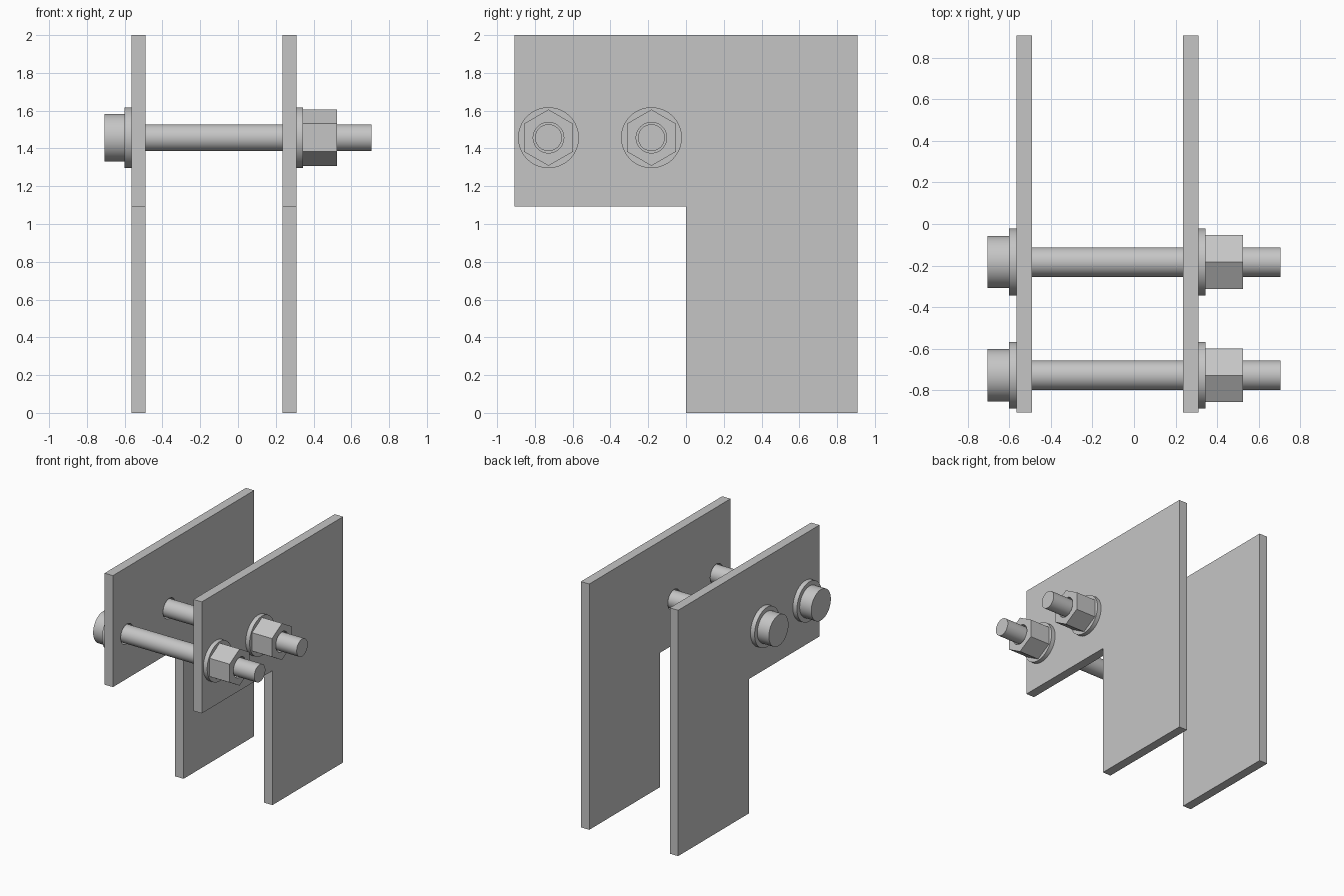
import bpy, bmesh
from math import cos, sin, pi, radians
from mathutils import Matrix, Vector

cube = bpy.data.objects.get("Cube")
if cube:
    bpy.data.objects.remove(cube, do_unlink=True)

steel = bpy.data.materials.new("light grey steel")
steel.use_nodes = True
colour = (0.56, 0.56, 0.56, 1)
steel.diffuse_color = colour
steel.node_tree.nodes["Principled BSDF"].inputs["Base Color"].default_value = colour

BOLT_Z = 1.457
BOLTS = {"front": -0.728, "rear": -0.183}
ROD_R, BORE_R, HEAD_R, WASHER_R, NUT_R = 0.071, 0.081, 0.126, 0.161, 0.149
PLATES = {"right": -0.565, "left": 0.235}
PLATE_T = 0.075
SIDES = 64


def circle(y, z, radius, sides=SIDES):
    """Points of a regular polygon in the yz plane, first corner up."""
    return [(y + radius * sin(2 * pi * i / sides), z + radius * cos(2 * pi * i / sides))
            for i in range(sides)]


def finish(name, bm):
    bmesh.ops.recalc_face_normals(bm, faces=bm.faces)
    mesh = bpy.data.meshes.new(name)
    bm.to_mesh(mesh)
    bm.free()
    mesh.materials.append(steel)
    obj = bpy.data.objects.new(name, mesh)
    bpy.context.collection.objects.link(obj)
    bpy.ops.object.select_all(action="DESELECT")
    obj.select_set(True)
    bpy.context.view_layer.objects.active = obj
    bpy.ops.object.shade_smooth_by_angle(angle=radians(30))
    return obj


def slab(name, x0, x1, loops):
    """Fill an outline with holes in the yz plane and extrude it along x."""
    bm = bmesh.new()
    for loop in loops:
        verts = [bm.verts.new((x0, y, z)) for y, z in loop]
        for a, b in zip(verts, verts[1:] + verts[:1]):
            bm.edges.new((a, b))
    bmesh.ops.triangle_fill(bm, use_beauty=True, edges=bm.edges[:], normal=(1, 0, 0))
    out = bmesh.ops.extrude_face_region(bm, geom=bm.faces[:], use_keep_orig=True)
    moved = [v for v in out["geom"] if isinstance(v, bmesh.types.BMVert)]
    bmesh.ops.translate(bm, verts=moved, vec=(x1 - x0, 0, 0))
    return finish(name, bm)


def bolt(name, y):
    """Lathe a round-headed bolt around the x axis."""
    profile = [(-0.706, 0), (-0.706, HEAD_R), (-0.602, HEAD_R),
               (-0.602, ROD_R), (0.706, ROD_R), (0.706, 0)]
    bm = bmesh.new()
    verts = [bm.verts.new((x, 0, r)) for x, r in profile]
    edges = [bm.edges.new(pair) for pair in zip(verts, verts[1:])]
    bmesh.ops.spin(bm, geom=verts + edges, axis=(1, 0, 0), cent=(0, 0, 0),
                   angle=2 * pi, steps=SIDES)
    bmesh.ops.remove_doubles(bm, verts=bm.verts, dist=0.0005)
    bmesh.ops.translate(bm, verts=bm.verts, vec=(0, y, BOLT_Z))
    return finish(name, bm)


# Two L-shaped side plates with bolt holes
outline = [(-0.908, 1.093), (0, 1.093), (0, 0), (0.908, 0), (0.908, 2), (-0.908, 2)]
holes = [circle(y, BOLT_Z, BORE_R) for y in BOLTS.values()]
for side, x in PLATES.items():
    slab(side + "_plate", x, x + PLATE_T, [outline] + holes)

# Bolts, each with two washers and a hexagonal nut
for place, y in BOLTS.items():
    bore = circle(y, BOLT_Z, BORE_R)
    rim = circle(y, BOLT_Z, WASHER_R)
    bolt(place + "_bolt", y)
    slab(place + "_head_washer", -0.602, -0.565, [rim, bore])
    slab(place + "_nut_washer", 0.31, 0.345, [rim, bore])
    slab(place + "_nut", 0.345, 0.525, [circle(y, BOLT_Z, NUT_R, 6), bore])
